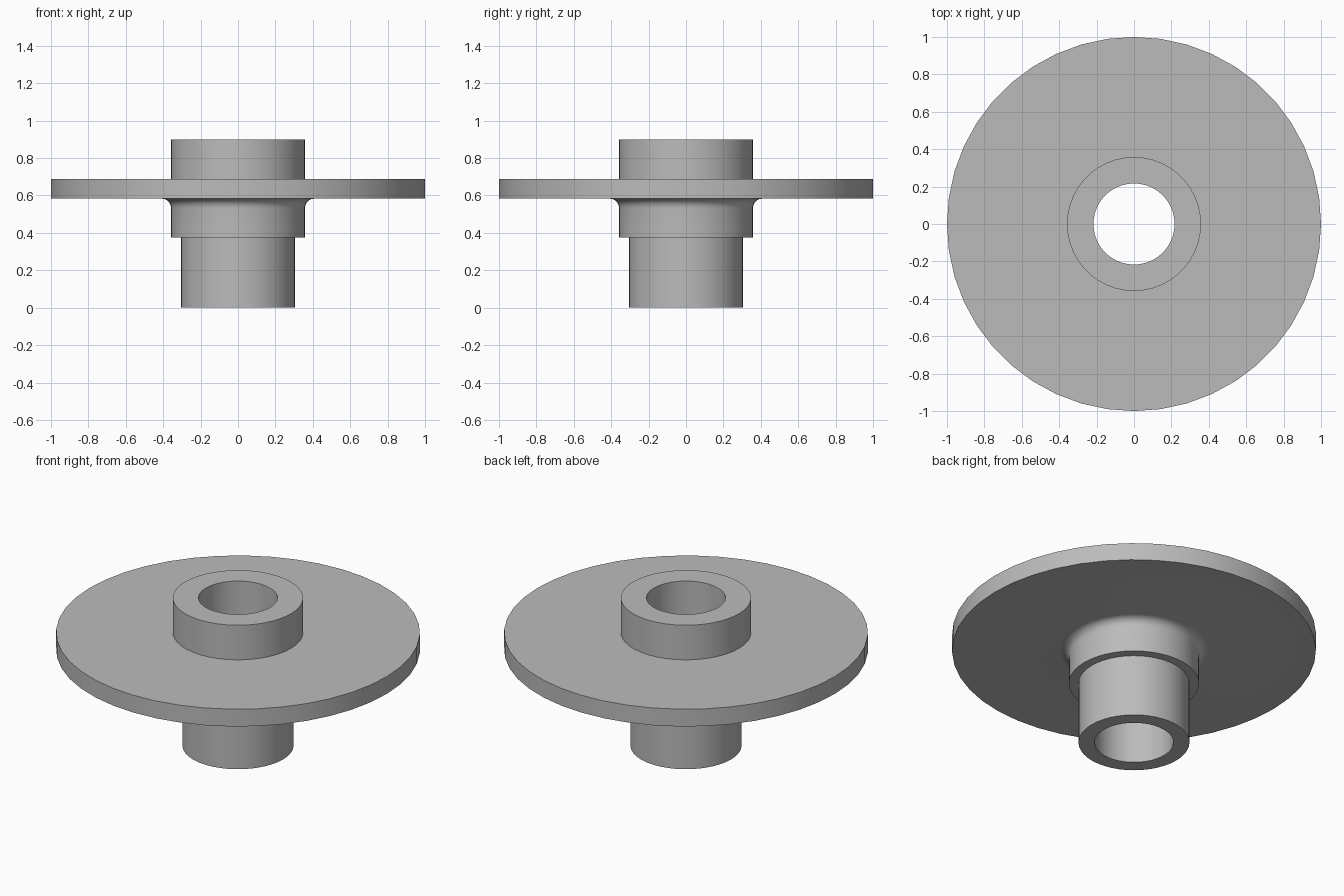
import bpy, bmesh, math

cube = bpy.data.objects.get("Cube")
if cube:
    bpy.data.objects.remove(cube, do_unlink=True)

SIDES = 44
BORE, TUBE, HUB, DISC = 0.217, 0.305, 0.358, 1.0
TUBE_TOP, DISC_BOTTOM, DISC_TOP, TOP = 0.375, 0.583, 0.688, 0.898
FILLET = 0.05

# Plain grey material
grey = bpy.data.materials.new("grey")
grey.use_nodes = True
colour = (0.5, 0.5, 0.5, 1)
grey.diffuse_color = colour
grey.node_tree.nodes["Principled BSDF"].inputs["Base Color"].default_value = colour

# Closed cross-section: stepped tube, filleted hub, disc, upper collar
profile = [(BORE, 0), (TUBE, 0), (TUBE, TUBE_TOP), (HUB, TUBE_TOP)]
for i in range(7):
    a = math.pi / 2 * i / 6
    profile.append((HUB + FILLET * (1 - math.cos(a)),
                    DISC_BOTTOM - FILLET * (1 - math.sin(a))))
profile += [(DISC, DISC_BOTTOM), (DISC, DISC_TOP), (HUB, DISC_TOP),
            (HUB, TOP), (BORE, TOP)]

# Revolve the cross-section around z
bm = bmesh.new()
rings = []
for k in range(SIDES):
    a = math.tau * k / SIDES
    rings.append([bm.verts.new((r * math.cos(a), r * math.sin(a), z))
                  for r, z in profile])
n = len(profile)
for k, ring in enumerate(rings):
    after = rings[(k + 1) % SIDES]
    for j in range(n):
        m = (j + 1) % n
        bm.faces.new((ring[j], after[j], after[m], ring[m]))
bmesh.ops.recalc_face_normals(bm, faces=bm.faces)
mesh = bpy.data.meshes.new("flanged_bushing")
bm.to_mesh(mesh)
bm.free()
mesh.materials.append(grey)

bushing = bpy.data.objects.new("flanged_bushing", mesh)
bpy.context.collection.objects.link(bushing)
bpy.ops.object.select_all(action="DESELECT")
bushing.select_set(True)
bpy.context.view_layer.objects.active = bushing
bpy.ops.object.shade_smooth_by_angle(angle=math.radians(30))
